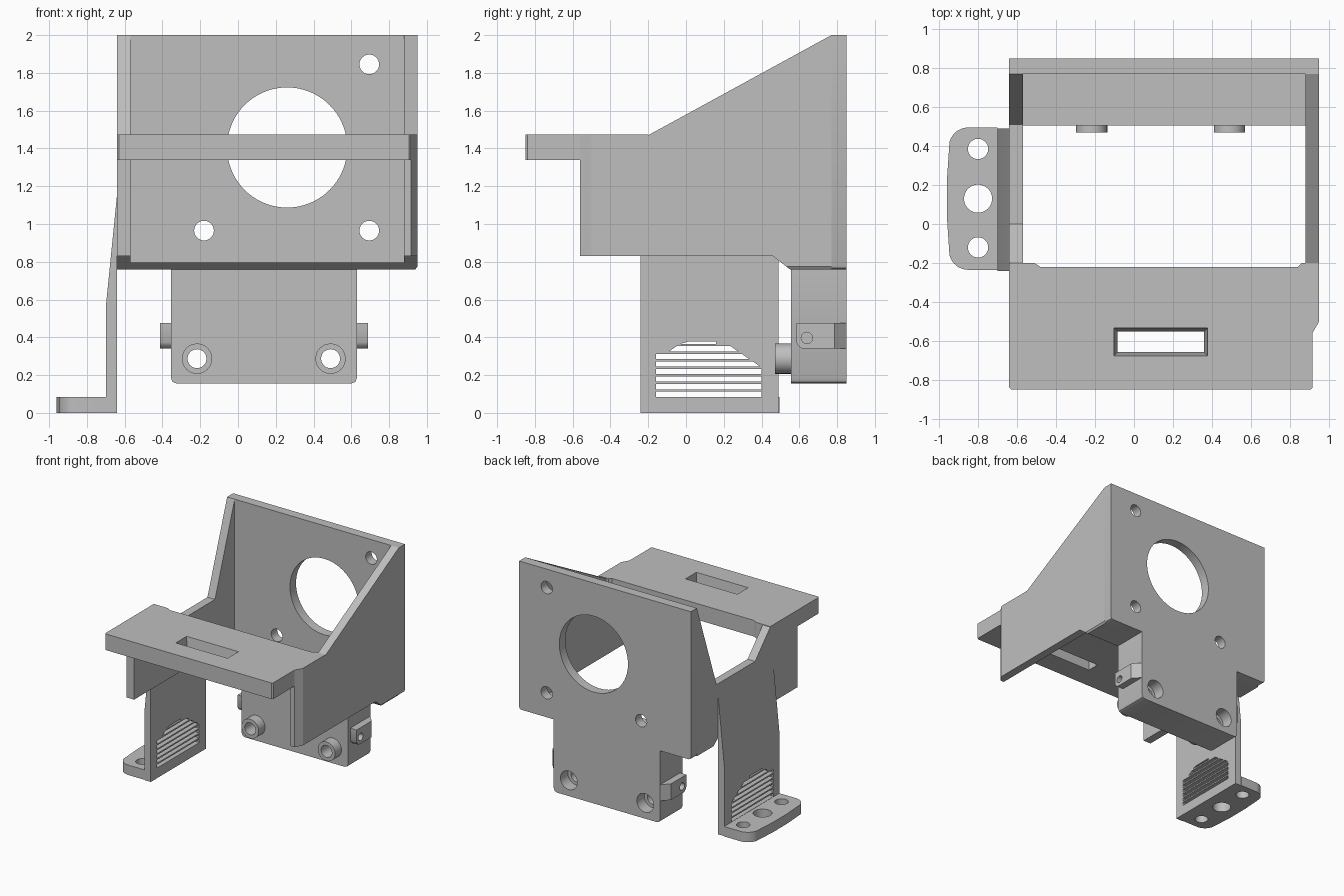
import bpy, bmesh, math

if "Cube" in bpy.data.objects:
    bpy.data.objects.remove(bpy.data.objects["Cube"])

gray = bpy.data.materials.new("plain_gray")
gray.diffuse_color = (0.52, 0.52, 0.52, 1)
gray.use_nodes = True
gray.node_tree.nodes["Principled BSDF"].inputs["Base Color"].default_value = gray.diffuse_color


def place(axis, p, d):
    """Put a profile point at depth d along the given axis."""
    return {"X": (d, p[0], p[1]), "Y": (p[0], d, p[1]), "Z": (p[0], p[1], d)}[axis]


def add_prism(bm, axis, pts, a, b, end=None):
    va = [bm.verts.new(place(axis, p, a)) for p in pts]
    vb = [bm.verts.new(place(axis, p, b)) for p in (end or pts)]
    bm.faces.new(va)
    bm.faces.new(vb[::-1])
    n = len(pts)
    for i in range(n):
        bm.faces.new((va[i], vb[i], vb[(i + 1) % n], va[(i + 1) % n]))


def circle(u, v, r, n=48):
    return [(u + r * math.cos(2 * math.pi * i / n), v + r * math.sin(2 * math.pi * i / n))
            for i in range(n)]


def rect(u0, u1, v0, v1):
    return [(u0, v0), (u1, v0), (u1, v1), (u0, v1)]


def chamfer_rect(u0, u1, v0, v1, c):
    """Rectangle with its two lower corners rounded off."""
    k = c * 0.3
    return [(u0, v1), (u0, v0 + c), (u0 + k, v0 + k), (u0 + c, v0),
            (u1 - c, v0), (u1 - k, v0 + k), (u1, v0 + c), (u1, v1)]


def make(name, *prisms):
    bm = bmesh.new()
    for p in prisms:
        add_prism(bm, *p)
    bmesh.ops.recalc_face_normals(bm, faces=bm.faces)
    me = bpy.data.meshes.new(name)
    bm.to_mesh(me)
    bm.free()
    me.materials.append(gray)
    ob = bpy.data.objects.new(name, me)
    bpy.context.collection.objects.link(ob)
    return ob


def cut(ob, *prisms):
    cutter = make("cutter", *prisms)
    cutter.hide_render = True
    mod = ob.modifiers.new("cut", "BOOLEAN")
    mod.operation, mod.solver, mod.object = "DIFFERENCE", "EXACT", cutter
    bpy.context.view_layer.objects.active = ob
    bpy.ops.object.modifier_apply(modifier=mod.name)
    bpy.data.objects.remove(cutter)


# Back plate with the large opening and three screw holes
back = make("back_plate", ("Y", chamfer_rect(-0.64, 0.95, 0.76, 2.0, 0.02), 0.77, 0.85))
cut(back, ("Y", circle(0.26, 1.405, 0.318, 72), 0.7, 0.9),
    *[("Y", circle(x, z, 0.052), 0.7, 0.9)
      for x, z in ((0.695, 1.845), (-0.18, 0.965), (0.695, 0.965))])

# Side walls: the right one slopes evenly, the left one dips down
lower = [(-0.2, 1.34), (-0.56, 1.34), (-0.56, 0.83), (0.46, 0.83), (0.55, 0.76), (0.77, 0.76)]
right = make("right_wall", ("X", lower + [(0.77, 2.0), (-0.2, 1.47)], 0.88, 0.95))
cut(right, ("Z", [(0.909, -0.57), (0.97, -0.57), (0.9617, -0.48)], 0.7, 1.6),
    ("Y", [(0.932, 0.75), (0.96, 0.75), (0.96, 0.788)], 0.5, 0.9))
make("left_wall", ("X", lower + [(0.77, 2.0), (0.51, 1.26), (0.0, 1.26), (-0.2, 1.47)],
                   -0.64, -0.57))

# Narrow floor in front of the back plate
make("floor_ledge", ("X", [(0.505, 0.795), (0.55, 0.76), (0.77, 0.76), (0.77, 0.795)],
                     -0.57, 0.88))

# Front top plate with a tapered slot
top = make("top_plate", ("Z", [
    (-0.64, -0.84), (-0.63, -0.85), (0.905, -0.85), (0.915, -0.84), (0.915, -0.56),
    (0.95, -0.5), (0.95, -0.2), (0.86, -0.2), (0.84, -0.22), (-0.48, -0.22),
    (-0.51, -0.2), (-0.64, -0.2)], 1.34, 1.475))
cut(top, ("Z", rect(-0.078, 0.353, -0.652, -0.558), 1.3, 1.5, rect(-0.106, 0.381, -0.68, -0.53)))

# Hanging leg, tapered into the left wall, with a domed vent of thin slots
leg = make("leg", ("Y", [(-0.64, 0), (-0.64, 1.16), (-0.70, 0.56), (-0.70, 0)], -0.24, 0.49))
slots = []
for k in range(8):
    z0 = 0.085 + 0.04 * k
    z1 = z0 + (0.028 if k < 7 else 0.012)
    y0 = -0.16 if z1 < 0.33 else (-0.09 if k < 7 else -0.03)
    hi = lambda z: min(0.40, 0.40 - (z - 0.24) * 1.45) if k < 7 else 0.16
    slots.append(("X", [(y0, z0), (hi(z0), z0), (hi(z1), z1), (y0 + (0.04 if k > 5 else 0), z1)],
                  -0.8, -0.6))
cut(leg, *slots)

# Foot flange with rounded outer corners and three holes
arc = [(-0.85 - 0.1 * math.sin(t), 0.1 * math.cos(t))
       for t in (math.radians(75) * i / 8 for i in range(9))]
outline = ([(-0.70, 0.495)] + [(x, 0.395 + y) for x, y in arc] + [(-0.96, 0.22), (-0.96, 0.04)]
           + [(x, -0.135 - y) for x, y in reversed(arc)] + [(-0.70, -0.235)])
foot = make("foot_flange", ("Z", outline, 0, 0.083))
cut(foot, *[("Z", circle(-0.8, y, r), -0.1, 0.2)
            for y, r in ((0.385, 0.052), (0.13, 0.072), (-0.12, 0.052))])

# Lower mounting block with counterbored bolt holes
block = make("mounting_block", ("Y", chamfer_rect(-0.355, 0.63, 0.155, 0.76, 0.03), 0.555, 0.85))
bolts = (-0.217, 0.49)
cut(block, *[("Y", circle(x, 0.287, 0.05), 0.5, 0.9) for x in bolts])
cut(block, *[("Y", circle(x, 0.287, 0.078), 0.75, 0.9) for x in bolts])
for side, x in zip(("left", "right"), bolts):
    boss = make(side + "_bolt_boss", ("Y", circle(x, 0.287, 0.08), 0.47, 0.555))
    cut(boss, ("Y", circle(x, 0.287, 0.05), 0.4, 0.6))

# Side lugs, tapered at the rear, with shallow holes
for side, x0, s in (("left", -0.355, -1), ("right", 0.63, 1)):
    x1 = x0 + s * 0.058
    lug = make(side + "_lug", ("Z", [(x0, 0.585), (x1, 0.585), (x1, 0.785), (x0, 0.85)],
                               0.34, 0.475))
    cut(lug, ("X", circle(0.64, 0.397, 0.03), x0 + s * 0.01, x1 + s * 0.1))
    cut(lug, ("X", [(0.57, 0.33), (0.63, 0.33), (0.605, 0.347), (0.592, 0.36), (0.57, 0.4)],
              x0 - s * 0.1, x1 + s * 0.1))

# Smooth round walls, keep hard edges
for ob in bpy.context.scene.objects:
    ob.select_set(True)
bpy.ops.object.shade_smooth_by_angle(angle=math.radians(30))
